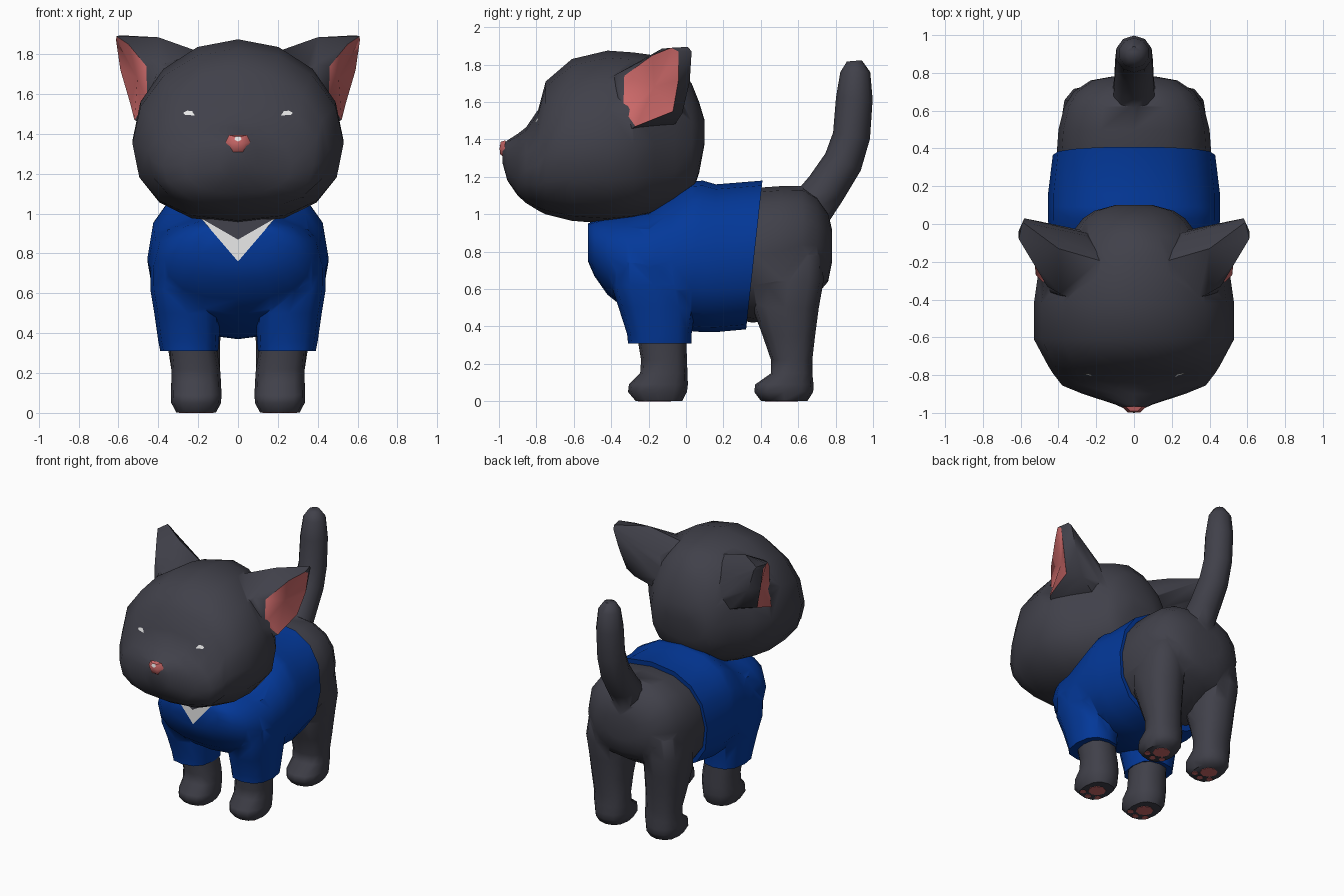
import bpy, bmesh, math
from mathutils import Vector
from mathutils.bvhtree import BVHTree


def material(name, rgb):
    m = bpy.data.materials.new(name)
    m.diffuse_color = (*rgb, 1)
    return m


FUR = material("charcoal fur", (0.052, 0.052, 0.068))
BLUE = material("blue cloth", (0.001, 0.04, 0.32))
PINK = material("pink skin", (0.6, 0.14, 0.14))
WHITE = material("white", (0.8, 0.8, 0.8))


def finish(bm, name, mats, angle=50):
    bmesh.ops.recalc_face_normals(bm, faces=bm.faces)
    me = bpy.data.meshes.new(name)
    bm.to_mesh(me)
    bm.free()
    for m in mats:
        me.materials.append(m)
    me.shade_smooth()
    me.set_sharp_from_angle(angle=math.radians(angle))
    ob = bpy.data.objects.new(name, me)
    bpy.context.collection.objects.link(ob)
    return ob


def loft(name, rings, *mats, angle=50, hub=None):
    """Skin equal-length point rings; a hub closes the start as a fan in the last material."""
    bm = bmesh.new()
    vs = [[bm.verts.new(p) for p in r] for r in rings]
    n = len(vs[0])
    for a, b in zip(vs, vs[1:]):
        for i in range(n):
            j = (i + 1) % n
            bm.faces.new((a[i], a[j], b[j], b[i]))
    bm.faces.new(vs[-1])
    if hub:
        h = bm.verts.new(hub)
        for i in range(n):
            bm.faces.new((vs[0][i], vs[0][(i + 1) % n], h)).material_index = len(mats) - 1
    else:
        bm.faces.new(vs[0])
    return finish(bm, name, mats, angle)


def fuse(target, parts, angle=60):
    """Union parts into the target and remove the separate copies."""
    bpy.context.view_layer.objects.active = target
    for part in parts:
        mod = target.modifiers.new("union", 'BOOLEAN')
        mod.operation, mod.solver, mod.object = 'UNION', 'EXACT', part
        bpy.ops.object.modifier_apply(modifier=mod.name)
        bpy.data.objects.remove(part)
    target.data.shade_smooth()
    target.data.set_sharp_from_angle(angle=math.radians(angle))


def unit(n, p):
    """Unit superellipse; p below 1 is boxier."""
    for i in range(n):
        t = 2 * math.pi * i / n + math.pi / 2
        yield [math.copysign(abs(f) ** p, f) if abs(f) > 1e-6 else 0.0
               for f in (math.cos(t), math.sin(t))]


def section(y, zb, zt, w, k=0.45, n=16, p=0.85, shear=0.0, ptop=None):
    """Ring across the y axis, widest at fraction k of its height."""
    zc = zb + k * (zt - zb)
    pts = []
    for (c, s), (c2, s2) in zip(unit(n, p), unit(n, ptop or p)):
        if s > 0:
            c, s = c2, s2
        z = zc + s * ((zt - zc) if s > 0 else (zc - zb))
        pts.append((w * c, y + shear * (z - zc), z))
    return pts


def level(z, x0, x1, y0, y1, s=1, n=12, p=0.8):
    """Horizontal ring filling the given x and y extent."""
    return [(s * ((x0 + x1) / 2 + c * (x1 - x0) / 2),
             (y0 + y1) / 2 + q * (y1 - y0) / 2, z) for c, q in unit(n, p)]


def plate(name, outline, mat):
    bm = bmesh.new()
    bm.faces.new([bm.verts.new(p) for p in outline])
    return finish(bm, name, [mat])


# Head
head = loft("head", [section(*r, ptop=1.0) for r in (
    (-0.98, 1.27, 1.375, 0.045), (-0.955, 1.18, 1.395, 0.10),
    (-0.90, 1.10, 1.43, 0.27), (-0.855, 1.06, 1.465, 0.38),
    (-0.79, 1.02, 1.56, 0.43), (-0.75, 1.00, 1.71, 0.455),
    (-0.61, 0.965, 1.83, 0.53), (-0.42, 0.95, 1.875, 0.53),
    (-0.28, 0.965, 1.865, 0.51), (-0.17, 0.99, 1.85, 0.43),
    (-0.06, 1.03, 1.81, 0.34), (0.03, 1.10, 1.70, 0.27),
    (0.07, 1.22, 1.60, 0.21), (0.10, 1.38, 1.50, 0.10))], FUR, PINK)

# Rump
rump = loft("hindquarters", [section(*r, k=0.5) for r in (
    (0.20, 0.45, 1.10, 0.38), (0.36, 0.42, 1.14, 0.41),
    (0.50, 0.45, 1.15, 0.40), (0.62, 0.52, 1.15, 0.37),
    (0.70, 0.57, 1.10, 0.32), (0.76, 0.64, 1.01, 0.23),
    (0.78, 0.74, 0.92, 0.12))], FUR)

# Shirt body with sloping back hem
shirt_rings = [section(*r, k=0.5) for r in (
    (-0.525, 0.75, 0.95, 0.20), (-0.49, 0.67, 0.965, 0.30),
    (-0.42, 0.57, 0.985, 0.37), (-0.32, 0.49, 1.0, 0.42),
    (-0.20, 0.44, 1.02, 0.44), (-0.08, 0.40, 1.10, 0.45),
    (0.03, 0.375, 1.175, 0.455), (0.09, 0.37, 1.18, 0.455),
    (0.16, 0.37, 1.16, 0.455))]
shirt_rings.append(section(0.365, 0.385, 1.18, 0.43, k=0.5, shear=0.11))
shirt = loft("shirt", shirt_rings, BLUE)

# Collar opening: white lining with a fur throat above it
plate("collar_lining", [(-0.18, -0.527, 0.97), (0, -0.532, 0.76),
                        (0.18, -0.527, 0.97)], WHITE)
plate("throat", [(-0.18, -0.531, 0.973), (0, -0.537, 0.87),
                 (0.18, -0.531, 0.973)], FUR)

# Tail
path = [(0.66, 1.02, 0.12), (0.75, 1.14, 0.11), (0.84, 1.28, 0.105),
        (0.885, 1.42, 0.10), (0.90, 1.62, 0.098), (0.905, 1.76, 0.08),
        (0.90, 1.82, 0.04)]
rings = []
for i, (y, z, r) in enumerate(path):
    a, b = path[max(i - 1, 0)], path[min(i + 1, len(path) - 1)]
    d = Vector((0, b[0] - a[0], b[1] - a[1])).normalized()
    rings.append([(r * c, y + r * s * d.z, z - r * s * d.y) for c, s in unit(10, 1)])
hind_parts = [loft("tail", rings, FUR)]

# Ear rings: rim of the opening, outer back, root inside the head
RIM = [(0.61, -0.08, 1.89), (0.55, -0.18, 1.85), (0.46, -0.33, 1.74),
       (0.455, -0.335, 1.56), (0.52, -0.27, 1.47), (0.54, -0.07, 1.55),
       (0.59, -0.04, 1.72), (0.612, -0.04, 1.87)]
BACK = [(0.59, 0.01, 1.895), (0.40, -0.13, 1.885), (0.39, -0.37, 1.75),
        (0.43, -0.38, 1.56), (0.48, -0.30, 1.45), (0.44, -0.02, 1.54),
        (0.53, 0.02, 1.71), (0.58, 0.03, 1.87)]
ROOT = [(0.26, -0.06, 1.73), (0.16, -0.20, 1.80), (0.25, -0.42, 1.72),
        (0.30, -0.44, 1.55), (0.35, -0.36, 1.42), (0.26, -0.08, 1.45),
        (0.24, -0.04, 1.55), (0.24, -0.05, 1.65)]

FRONT_LEG = [(0.003, 0.11, 0.31, -0.27, -0.02), (0.05, 0.085, 0.335, -0.31, 0.005),
             (0.09, 0.083, 0.337, -0.305, 0.01), (0.15, 0.085, 0.335, -0.245, 0.008),
             (0.22, 0.09, 0.335, -0.24, 0.005), (0.40, 0.12, 0.35, -0.27, 0.0)]
HIND_LEG = [(0.003, 0.11, 0.31, 0.40, 0.65), (0.05, 0.085, 0.335, 0.365, 0.68),
            (0.09, 0.083, 0.337, 0.37, 0.682), (0.15, 0.085, 0.335, 0.455, 0.675),
            (0.22, 0.09, 0.335, 0.455, 0.675), (0.35, 0.09, 0.355, 0.41, 0.69),
            (0.50, 0.08, 0.375, 0.355, 0.71), (0.64, 0.08, 0.385, 0.36, 0.735),
            (0.78, 0.10, 0.36, 0.38, 0.73), (0.95, 0.14, 0.25, 0.45, 0.62)]
SLEEVE = [(0.31, 0.10, 0.39, -0.31, 0.03), (0.36, 0.095, 0.40, -0.315, 0.03),
          (0.50, 0.09, 0.42, -0.36, 0.05), (0.62, 0.12, 0.44, -0.40, 0.06),
          (0.74, 0.15, 0.44, -0.40, 0.06), (0.92, 0.20, 0.36, -0.30, 0.0)]

tree = BVHTree.FromPolygons([v.co for v in head.data.vertices],
                            [list(p.vertices) for p in head.data.polygons])
ears, sleeves = [], []

for side, s in (("right", 1), ("left", -1)):
    # Ear with dished pink inside
    ear_rings = [[(s * x, y, z) for x, y, z in ring] for ring in (RIM, BACK, ROOT)]
    ears.append(loft("ear_" + side, ear_rings, FUR, PINK, hub=(s * 0.505, -0.17, 1.68)))

    # Legs and sleeve
    loft("front_leg_" + side, [level(*r, s) for r in FRONT_LEG], FUR)
    hind_parts.append(loft("hind_leg_" + side, [level(*r, s) for r in HIND_LEG], FUR))
    sleeves.append(loft("sleeve_" + side, [level(*r, s) for r in SLEEVE], BLUE))

    # Paw pads: one palm and three toes under each foot
    for leg, y in (("front", -0.14), ("hind", 0.54)):
        for k, (dx, dy, r) in enumerate(((0, 0, 0.06), (-0.065, -0.07, 0.022),
                                         (0, -0.095, 0.022), (0.065, -0.07, 0.022))):
            cx, cy = 0.21 + dx, y + dy
            loft(f"{leg}_pad_{side}_{k}",
                 [level(z, cx - r, cx + r, cy - r, cy + r, s, 8, 1) for z in (0, 0.004)],
                 PINK)

    # Eye glint laid on the face
    glint = []
    for dx, dz in ((-0.03, -0.012), (0.02, -0.01), (0.03, 0.002), (0.01, 0.012),
                   (-0.015, 0.01)):
        x, z = s * (0.245 + dx), 1.505 + dz
        hit = tree.ray_cast(Vector((x, -2, z)), Vector((0, 1, 0)))[0]
        glint.append((x, hit.y - 0.006, z))
    plate("eye_glint_" + side, glint, WHITE)

# Merge overlapping parts into continuous skins
fuse(head, ears)
fuse(rump, hind_parts)
fuse(shirt, sleeves)

# Nose with a small highlight
bm = bmesh.new()
for x, y, z in ((0.062, -0.968, 1.36), (0.045, -0.965, 1.395), (0.045, -0.97, 1.33),
                (0.025, -0.98, 1.31), (0.035, -0.997, 1.352), (0.02, -0.99, 1.388),
                (0.012, -0.993, 1.32)):
    for s in (1, -1):
        bm.verts.new((s * x, y, z))
bmesh.ops.convex_hull(bm, input=bm.verts)
finish(bm, "nose", [PINK])
plate("nose_glint", [(-0.018, -0.998, 1.372), (0, -1.0, 1.362), (0.018, -0.998, 1.372),
                     (0.012, -0.994, 1.388), (-0.012, -0.994, 1.388)], WHITE)
